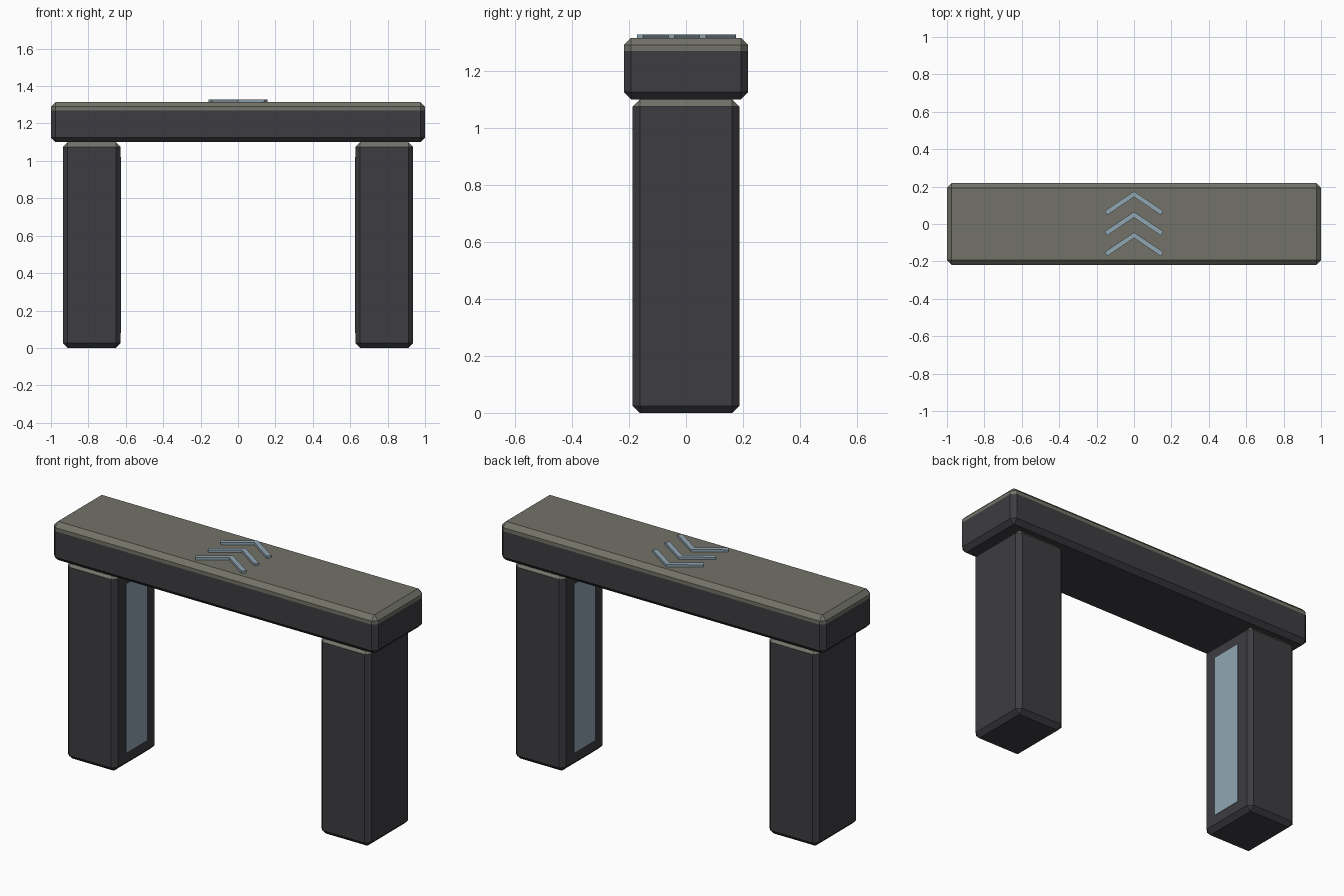
import bpy, bmesh
from mathutils import Matrix, Vector

if "Cube" in bpy.data.objects:
    bpy.data.objects.remove(bpy.data.objects["Cube"])


def material(name, rgb):
    m = bpy.data.materials.new(name)
    m.diffuse_color = (*rgb, 1)
    m.use_nodes = True
    m.node_tree.nodes["Principled BSDF"].inputs["Base Color"].default_value = m.diffuse_color
    return m


DARK = material("dark_stone", (0.047, 0.045, 0.052))
PALE = material("pale_stone", (0.17, 0.17, 0.14))
BLUE = material("blue_inlay", (0.28, 0.38, 0.45))


def finish(name, bm, mats):
    bmesh.ops.recalc_face_normals(bm, faces=bm.faces)
    me = bpy.data.meshes.new(name)
    bm.to_mesh(me)
    bm.free()
    for m in mats:
        me.materials.append(m)
    ob = bpy.data.objects.new(name, me)
    bpy.context.collection.objects.link(ob)
    return ob


def box(name, lo, hi, mats, bevel=0, pale_above=None):
    """Box between two corners; faces above pale_above get the second material."""
    lo, hi = Vector(lo), Vector(hi)
    bm = bmesh.new()
    bmesh.ops.create_cube(bm, size=1, matrix=Matrix.Translation((lo + hi) / 2)
                          @ Matrix.Diagonal((*(hi - lo), 1)))
    if bevel:
        bmesh.ops.bevel(bm, geom=bm.edges[:], offset=bevel, segments=1,
                        affect='EDGES', profile=0.5)
    if pale_above is not None:
        bmesh.ops.bisect_plane(bm, geom=bm.verts[:] + bm.edges[:] + bm.faces[:],
                               plane_co=(0, 0, pale_above), plane_no=(0, 0, 1))
        for f in bm.faces:
            if f.calc_center_median().z > pale_above:
                f.material_index = 1
    return finish(name, bm, mats)


# Lintel with a pale cap band
box("lintel", (-1, -0.218, 1.1), (1, 0.218, 1.315), [DARK, PALE], 0.025, 1.27)

# Legs and the thin glowing panels on their inner faces
for side, s in (("left", -1), ("right", 1)):
    xs = sorted((s * 0.627, s * 0.936))
    box(side + "_leg", (xs[0], -0.187, 0), (xs[1], 0.187, 1.1),
        [DARK, PALE], 0.025, 1.0751)
    xs = sorted((s * 0.625, s * 0.635))
    box(side + "_inner_panel", (xs[0], -0.09, 0.08), (xs[1], 0.09, 1.02), [BLUE])

# Three raised chevrons on the top
half = [(0, 0.175), (0.157, 0.07), (0.143, 0.048), (0, 0.145)]
outline = half + [(-x, y) for x, y in half[2:0:-1]]
for i in range(3):
    bm = bmesh.new()
    face = bm.faces.new([bm.verts.new((x, y - 0.11 * i, 1.31)) for x, y in outline])
    ext = bmesh.ops.extrude_face_region(bm, geom=[face])["geom"]
    bmesh.ops.translate(bm, vec=(0, 0, 0.018),
                        verts=[g for g in ext if isinstance(g, bmesh.types.BMVert)])
    finish(f"chevron_{i + 1}", bm, [BLUE])
